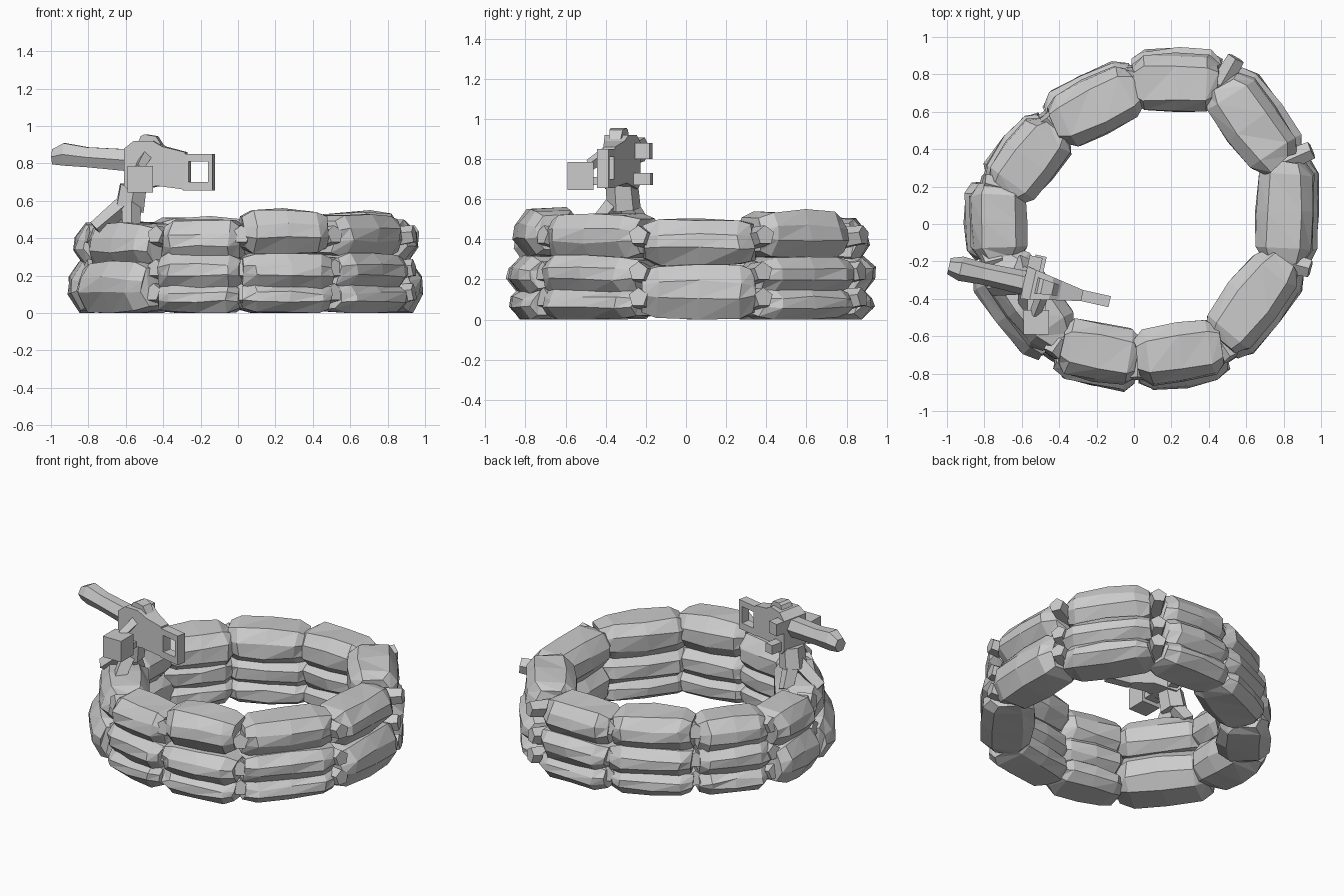
import bpy, bmesh, math, random
from mathutils import Vector, Matrix

if "Cube" in bpy.data.objects:
    bpy.data.objects.remove(bpy.data.objects["Cube"])

random.seed(7)
mat = bpy.data.materials.new("plain grey")
mat.diffuse_color = (0.6, 0.6, 0.6, 1)
mat.use_nodes = True
mat.node_tree.nodes["Principled BSDF"].inputs["Base Color"].default_value = mat.diffuse_color


def finish(name, bm, matrix=None):
    """Turn a bmesh into a flat-shaded object."""
    if matrix:
        bm.transform(matrix)
    bmesh.ops.recalc_face_normals(bm, faces=bm.faces)
    me = bpy.data.meshes.new(name)
    bm.to_mesh(me)
    bm.free()
    me.materials.append(mat)
    ob = bpy.data.objects.new(name, me)
    bpy.context.collection.objects.link(ob)
    return ob


def loft(rings):
    """Skin a list of closed rings and cap both ends."""
    bm = bmesh.new()
    vs = [[bm.verts.new(p) for p in r] for r in rings]
    n = len(vs[0])
    for a, b in zip(vs, vs[1:]):
        for i in range(n):
            j = (i + 1) % n
            bm.faces.new((a[i], a[j], b[j], b[i]))
    bm.faces.new(vs[0][::-1])
    bm.faces.new(vs[-1])
    return bm


def prism(points, w0, w1=None):
    """Side profile (x, z) extruded across y, width tapering from front to rear."""
    w1 = w0 if w1 is None else w1
    xs = [p[0] for p in points]
    x0, x1 = min(xs), max(xs)
    def half(x):
        return (w0 + (w1 - w0) * (x - x0) / (x1 - x0)) / 2
    return loft([[(x, s * half(x), z) for x, z in points] for s in (-1, 1)])


def box(x0, x1, y0, y1, z0, z1):
    bm = bmesh.new()
    bmesh.ops.create_cube(bm, size=1)
    bm.transform(Matrix.Translation(((x0 + x1) / 2, (y0 + y1) / 2, (z0 + z1) / 2))
                 @ Matrix.Diagonal((x1 - x0, y1 - y0, z1 - z0, 1)))
    return bm


def beam(a, b, r0, r1, sides=4):
    """Tapered bar between two points."""
    a, b = Vector(a), Vector(b)
    d = b - a
    bm = bmesh.new()
    bmesh.ops.create_cone(bm, cap_ends=True, segments=sides, radius1=r0, radius2=r1, depth=d.length)
    bm.transform(Matrix.Translation((a + b) / 2) @ d.to_track_quat('Z', 'Y').to_matrix().to_4x4())
    return bm


# ---- sandbag ring: ten straight bags per course, listed clockwise from the back
# (centre line start x, y, end x, y, top height)
BAGS = [(.01, .755, .44, .755, .51), (.49, .735, .775, .335, .54), (.81, .32, .80, -.19, .50),
        (.79, -.21, .47, -.62, .53), (.46, -.65, .03, -.72, .55), (.01, -.72, -.38, -.65, .50),
        (-.41, -.60, -.71, -.20, .475), (-.72, -.17, -.73, .20, .48), (-.68, .19, -.43, .50, .49),
        (-.41, .53, .0, .73, .51)]
TALL = (2, 6, 7)        # positions whose lower course is one thick bag
SECTION = [(1, -.25), (.95, .35), (.6, 1), (-.6, 1), (-1, .4), (-1, -.4), (-.6, -1), (.6, -1)]
STATIONS = [(-.03, .66), (.11, .95), (.5, 1.02), (.89, .95), (1.03, .66)]
CENTRE = Vector((.04, 0, 0))


def spread(p, k):
    return CENTRE + (p - CENTRE) * k


def sandbag(name, a, b, hw, z0, z1):
    zc, hh = (z0 + z1) / 2, (z1 - z0) / 2
    along = (b - a).normalized()
    out = Vector((-along.y, along.x, 0))
    j = lambda k: random.uniform(-k, k)
    rings = []
    for t, s in STATIONS:
        c = a.lerp(b, t)
        ring = []
        for u, v in SECTION:
            p = c + out * (u * hw * s + j(.009)) + along * j(.012)
            p.z = max(0.0, zc + v * hh * (.2 + .8 * s) + j(.009))
            ring.append(p)
        rings.append(ring)
    bm = loft(rings)
    bmesh.ops.triangulate(bm, faces=bm.faces, quad_method='ALTERNATE')
    finish(name, bm)


for i, (ax, ay, bx, by, top) in enumerate(BAGS):
    a, b = Vector((ax, ay, 0)), Vector((bx, by, 0))
    sandbag("top_sandbag", a, b, .155, top - .235, top)
    k = 1.07 if i == 6 else 1.03
    a2, b2 = spread(a, k), spread(b, k)
    if i in TALL:
        sandbag("lower_sandbag", a2, b2, .165, .005, .275)
    else:
        sandbag("middle_sandbag", a2, b2, .165, .125, .32)
        sandbag("bottom_sandbag", a2, b2, .16, 0, .16)
    # tied bag ends poking out at the joint after this bag
    nxt = BAGS[(i + 1) % 10]
    joint = (b + Vector((nxt[0], nxt[1], 0))) / 2
    for z in (.09, .22, .40):
        reach = 1.19 if i in (0, 1, 2) else 1.13
        p, q = joint.copy(), spread(joint, reach + random.uniform(-.02, .02))
        p.z, q.z = z, z + .02
        finish("bag_tie", beam(p, q, .06, .05, 5))

# ---- gun, modelled along local x and turned into place
GUN = Matrix.Translation((-.56, -.32, 0)) @ Matrix.Rotation(math.radians(-12.5), 4, 'Z')

# barrel with swollen muzzle
barrel = []
for x, zc, r in [(-.44, .835, .042), (-.375, .848, .063), (-.25, .833, .056), (0, .815, .062)]:
    barrel.append([(x, r * 1.05 * math.cos(k * math.pi / 3), zc + r * math.sin(k * math.pi / 3) * 1.1)
                   for k in range(6)])
finish("barrel", loft(barrel), GUN)

# receiver body, top cover and sight
finish("receiver", prism([(-.03, .68), (.0, .65), (.14, .68), (.29, .66), (.29, .86), (.17, .89),
                          (.12, .92), (.02, .92), (-.03, .88)], .18, .06), GUN)
finish("sight", prism([(.03, .90), (.05, .945), (.07, .955), (.13, .945), (.16, .90)], .09, .06), GUN)
finish("cocking_handle", box(-.03, .04, .06, .15, .80, .88), GUN)
finish("side_lug", box(.0, .06, .06, .16, .67, .73), GUN)

# rear grip frame with an open window
for x0, x1, z0, z1 in [(.28, .43, .655, .70), (.28, .43, .81, .85), (.415, .44, .655, .85)]:
    finish("grip_frame", box(x0, x1, -.03, .03, z0, z1), GUN)
finish("grip_frame", box(.27, .31, -.03, .03, .66, .85), GUN)

# ammunition box and feed belt on the outer side
finish("ammo_box", box(-.59, -.455, -.59, -.46, .645, .785))
finish("feed_belt", beam((-.53, -.48, .77), (-.49, -.38, .84), .03, .035))
finish("box_bracket", box(-.57, -.47, -.47, -.36, .67, .71))

# pivot and three mount legs
finish("pivot", beam((-.58, -.31, .55), (-.56, -.32, .68), .085, .08, 6))
for foot in [(-.76, -.34, .45), (-.57, -.47, .43), (-.60, -.20, .44)]:
    finish("mount_leg", beam(foot, (-.57, -.32, .61), .045, .055))
